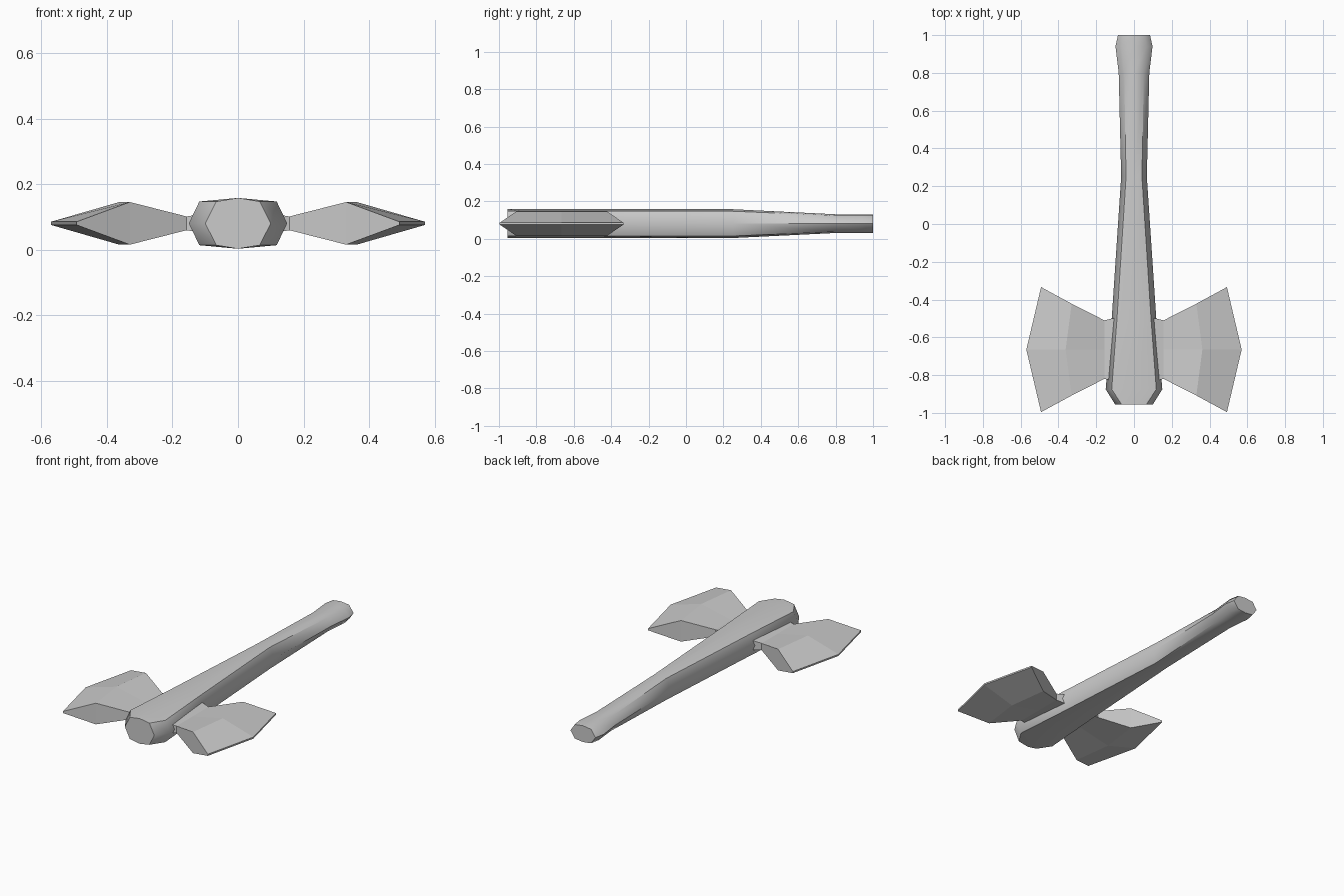
import bpy, math

if "Cube" in bpy.data.objects:
    bpy.data.objects.remove(bpy.data.objects["Cube"])


def loft(name, rings):
    """Skin equal-sized rings of points and cap both ends."""
    n = len(rings[0])
    verts = [p for r in rings for p in r]
    faces = [(i * n + j, i * n + (j + 1) % n, (i + 1) * n + (j + 1) % n, (i + 1) * n + j)
             for i in range(len(rings) - 1) for j in range(n)]
    faces += [tuple(reversed(range(n))), tuple(range(len(verts) - n, len(verts)))]
    me = bpy.data.meshes.new(name)
    me.from_pydata(verts, [], faces)
    ob = bpy.data.objects.new(name, me)
    bpy.context.collection.objects.link(ob)
    bpy.context.view_layer.objects.active = ob
    bpy.ops.object.select_all(action='DESELECT')
    ob.select_set(True)
    bpy.ops.object.mode_set(mode='EDIT')
    bpy.ops.mesh.select_all(action='SELECT')
    bpy.ops.mesh.normals_make_consistent(inside=False)
    bpy.ops.object.mode_set(mode='OBJECT')
    return ob


ZC = 0.081

# Handle: eight-sided shaft; y, half width, shoulder half width, half height
stations = [
    (-0.955, 0.10, 0.066, 0.0775),
    (-0.875, 0.15, 0.118, 0.0775),
    (-0.50, 0.118, 0.090, 0.0775),
    (0.25, 0.068, 0.042, 0.077),
    (0.80, 0.081, 0.052, 0.050),
    (0.94, 0.098, 0.066, 0.050),
    (1.00, 0.085, 0.055, 0.050),
]
rings = []
for y, w, s, h in stations:
    d = h * 0.86
    section = [(0, h), (s, d), (w, 0), (s, -d), (0, -h), (-s, -d), (-w, 0), (-s, d)]
    rings.append([(x, y, ZC + z) for x, z in section])
handle = loft("handle", rings)
bpy.ops.object.shade_smooth_by_angle(angle=math.radians(50))

# Axe blade: side x, middle x, half length in y, half thickness
YC = -0.665
blade_stations = [
    (0.06, 0.06, 0.175, 0.036),
    (0.115, 0.115, 0.165, 0.028),
    (0.157, 0.157, 0.155, 0.021),
    (0.33, 0.362, 0.243, 0.065),
    (0.492, 0.57, 0.331, 0.005),
]
rings = []
for xs, xm, ly, t in blade_stations:
    top = [(xs, YC - ly, ZC + t), (xm, YC, ZC + t), (xs, YC + ly, ZC + t)]
    rings.append(top + [(x, y, 2 * ZC - z) for x, y, z in reversed(top)])
blades = loft("axe_blades", rings)
mirror = blades.modifiers.new("mirror", 'MIRROR')
mirror.use_axis[0] = True
